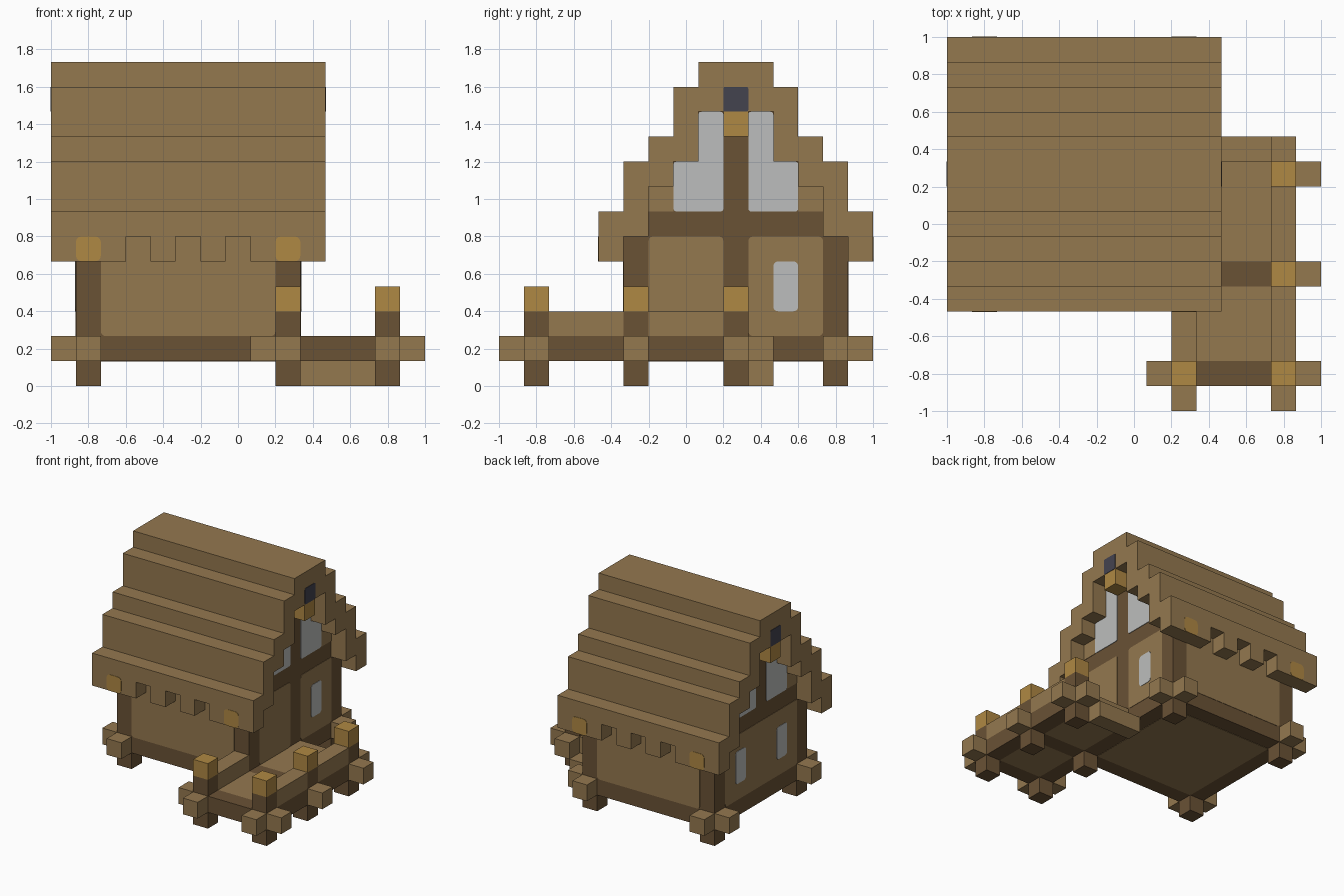
import bpy
import bmesh
from mathutils import Vector

U = 2 / 15  # size of one building block

if "Cube" in bpy.data.objects:
    bpy.data.objects.remove(bpy.data.objects["Cube"], do_unlink=True)


def material(name, hex_code):
    rgb = [int(hex_code[i:i + 2], 16) / 255 for i in (0, 2, 4)]
    col = [c / 12.92 if c < 0.04 else ((c + 0.055) / 1.055) ** 2.4 for c in rgb] + [1]
    m = bpy.data.materials.new(name)
    m.use_nodes = True
    m.diffuse_color = col
    bsdf = m.node_tree.nodes["Principled BSDF"]
    bsdf.inputs["Base Color"].default_value = col
    bsdf.inputs["Roughness"].default_value = 0.9
    return m


plank = material("plank brown", "94784F")
timber = material("dark timber", "6A5235")
amber = material("lantern amber", "AF8843")
glass = material("pale glass", "BCBEBD")
navy = material("dark slate", "44434F")


def place(x, y, z):
    """Block units to world position."""
    return Vector((x * U - 1, y * U - 1, z * U))


def finish(bm, name, mat):
    bmesh.ops.recalc_face_normals(bm, faces=bm.faces)
    mesh = bpy.data.meshes.new(name)
    bm.to_mesh(mesh)
    bm.free()
    mesh.materials.append(mat)
    ob = bpy.data.objects.new(name, mesh)
    bpy.context.collection.objects.link(ob)
    return ob


def box(name, mat, x, y, z):
    """Box over inclusive block ranges; a single number is one block."""
    spans = [s if isinstance(s, tuple) else (s, s) for s in (x, y, z)]
    lo = place(*[s[0] for s in spans])
    hi = place(*[s[1] + 1 for s in spans])
    bm = bmesh.new()
    bmesh.ops.create_cube(bm, size=1)
    bmesh.ops.scale(bm, vec=hi - lo, verts=bm.verts)
    bmesh.ops.translate(bm, vec=(lo + hi) / 2, verts=bm.verts)
    return finish(bm, name, mat)


def prism(name, mat, points, axis, at, depth, rounding=0):
    """Outline of (across, up) points, extruded by depth along x or y."""
    bm = bmesh.new()
    verts = [bm.verts.new(place(at, a, k) if axis == "x" else place(a, at, k))
             for a, k in points]
    bm.faces.new(verts)
    if rounding:
        bmesh.ops.bevel(bm, geom=bm.verts[:], offset=rounding, segments=3,
                        affect="VERTICES", profile=0.5)
    out = bmesh.ops.extrude_face_region(bm, geom=bm.faces[:])
    step = Vector((depth, 0, 0)) if axis == "x" else Vector((0, depth, 0))
    bmesh.ops.translate(bm, vec=step,
                        verts=[g for g in out["geom"] if isinstance(g, bmesh.types.BMVert)])
    return finish(bm, name, mat)


def rect(a0, a1, k0, k1):
    return [(a0, k0), (a1, k0), (a1, k1), (a0, k1)]


def steps(heights, first):
    """Stepped line across the gable, one height per block column."""
    line = []
    for n, h in enumerate(heights):
        for p in ((first + n, h), (first + n + 1, h)):
            if len(line) > 1 and line[-1][1] == h == line[-2][1]:
                line.pop()
            if not line or line[-1] != p:
                line.append(p)
    return line


# Stepped roof shell
tops, undersides = [7, 9, 10, 12, 13], [6, 6, 8, 9, 11]
upper = steps(tops + [13] + tops[::-1], 4)
lower = steps(undersides + [11] + undersides[::-1], 4)
prism("roof", plank, upper + lower[::-1], "x", 0, 11 * U)

# Notched eaves with a lantern above each corner post
for side, y, face, sign in (("front", 4, 4, -1), ("back", 14, 15, 1)):
    for n, span in enumerate([(0, 2), 4, 6, (8, 10)]):
        box(f"{side}_eave_{n}", plank, span, y, 5)
    for x in (1, 9):
        prism(f"{side}_eave_lantern_{x}", amber, rect(x, x + 1, 5, 6), "y", face,
              sign * 0.003, 0.03)

# Timber house body, planked floor and gable core
box("house_frame", timber, (1, 9), (5, 13), (1, 5))
bm_floor = box("house_floor", plank, (2, 8), (6, 12), 1)
bm_floor.location.z = -0.003
gable = steps([8, 9, 11, 11, 11, 9, 8], 6)
prism("gable_core", timber, gable + [(13, 6), (6, 6)], "x", 1, 9 * U)

# Wall panels on the long sides
prism("front_wall", plank, rect(2, 9, 2, 6), "y", 5, -0.003, 0.025)
prism("back_wall", plank, rect(2, 9, 2, 6), "y", 14, 0.003, 0.025)

# Gable ends: panels, windows, attic glass and ridge lantern
for side, wall, end, sign in (("left", 10, 11, 1), ("right", 1, 0, -1)):
    panels = [(6, 9), (10, 13)] if sign > 0 else [(6, 13)]
    for n, (a, b) in enumerate(panels):
        prism(f"{side}_panel_{n}", plank, rect(a, b, 2, 6), "x", wall, sign * 0.003, 0.025)
    for y in ([11] if sign > 0 else [7, 11]):
        prism(f"{side}_window_{y}", glass, rect(y, y + 1, 3, 5), "x", wall, sign * 0.006, 0.025)
    for y in (6, 12):
        prism(f"{side}_attic_board_{y}", plank, rect(y, y + 1, 7, 8), "x", wall, sign * 0.003)
    pane = [(7, 7), (9, 7), (9, 11), (8, 11), (8, 9), (7, 9)]
    for n, shape in enumerate((pane, [(19 - a, k) for a, k in pane])):
        prism(f"{side}_attic_glass_{n}", glass, shape, "x", wall, sign * 0.005, 0.015)
    box(f"{side}_ridge_lantern", amber, 10 if sign > 0 else 0, 9, 10)
    prism(f"{side}_ridge_plate", navy, rect(9, 10, 11, 12), "x", end, sign * 0.003, 0.01)

# Short feet under the house corners
for x in (1, 9):
    for y in (5, 13):
        box(f"house_foot_{x}_{y}", timber, x, y, 0)

# Porch beams, deck and step
box("porch_outer_beam", timber, 13, (1, 9), 1)
box("porch_inner_beam", timber, 9, (1, 4), 1)
box("porch_front_beam", timber, (10, 12), 1, 1)
box("porch_cross_beam", timber, (10, 12), 5, 1)
box("porch_front_deck", plank, (10, 12), (2, 4), 1)
box("porch_back_deck", plank, (10, 12), (6, 9), 1)
box("porch_step", plank, (10, 12), 10, 0)

# Porch posts with lanterns, and low rails
for x, y in ((9, 1), (13, 1), (13, 5), (13, 9)):
    box(f"porch_foot_{x}_{y}", timber, x, y, 0)
    box(f"porch_post_{x}_{y}", timber, x, y, 2)
    box(f"porch_lantern_{x}_{y}", amber, x, y, 3)
box("inner_rail", plank, 9, (2, 4), 2)
box("outer_rail_front", plank, 13, (2, 4), 2)
box("outer_rail_back", plank, 13, (6, 8), 2)

# Projecting beam ends
ends = [(0, 5), (0, 13), (10, 13), (1, 4), (1, 14), (9, 14), (8, 1),
        (9, 0), (13, 0), (14, 1), (14, 5), (14, 9), (13, 10)]
for x, y in ends:
    box(f"beam_end_{x}_{y}", plank, x, y, 1)
